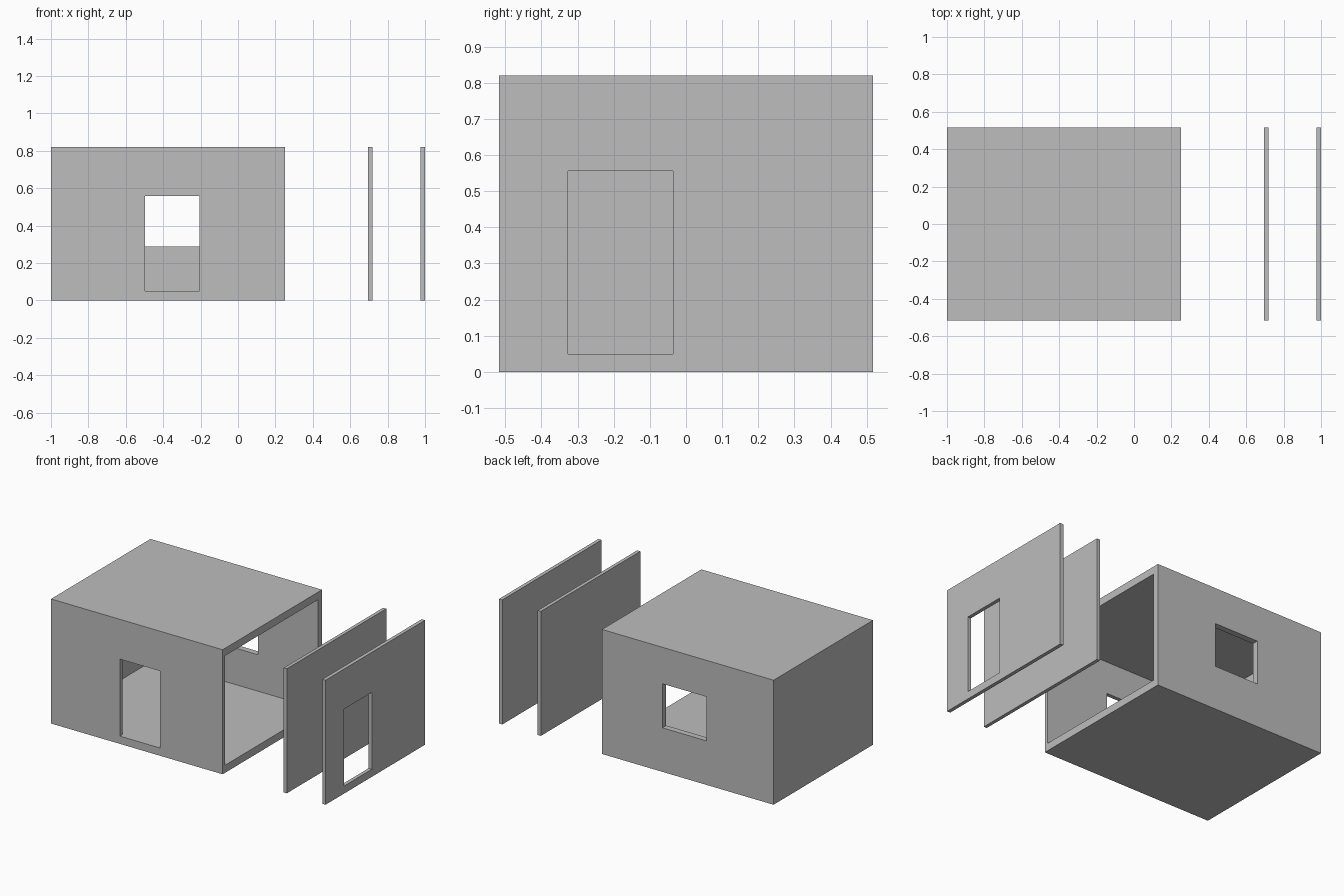
import bpy
import bmesh
from mathutils import Matrix, Vector

if "Cube" in bpy.data.objects:
    bpy.data.objects.remove(bpy.data.objects["Cube"], do_unlink=True)

# One plain grey for everything
grey = bpy.data.materials.new("light_grey")
grey.use_nodes = True
grey.diffuse_color = (0.51, 0.51, 0.51, 1)
grey.node_tree.nodes["Principled BSDF"].inputs["Base Color"].default_value = grey.diffuse_color


def box(name, low, high):
    """Axis-aligned box between two corners."""
    low, high = Vector(low), Vector(high)
    bm = bmesh.new()
    bmesh.ops.create_cube(
        bm, size=1,
        matrix=Matrix.Translation((low + high) / 2) @ Matrix.Diagonal((*(high - low), 1)))
    mesh = bpy.data.meshes.new(name)
    bm.to_mesh(mesh)
    bm.free()
    mesh.materials.append(grey)
    obj = bpy.data.objects.new(name, mesh)
    bpy.context.collection.objects.link(obj)
    return obj


def cut(obj, low, high):
    """Cut a box-shaped opening and discard the cutter."""
    cutter = box("cutter", low, high)
    cutter.hide_render = True
    mod = obj.modifiers.new("opening", 'BOOLEAN')
    mod.operation = 'DIFFERENCE'
    mod.solver = 'EXACT'
    mod.object = cutter
    bpy.context.view_layer.objects.active = obj
    bpy.ops.object.modifier_apply(modifier=mod.name)
    bpy.data.objects.remove(cutter, do_unlink=True)


DEPTH = 0.517    # half the depth
HEIGHT = 0.82
FLOOR = 0.05

# Room shell, open towards +x
room = box("room_shell", (-1, -DEPTH, 0), (0.25, DEPTH, HEIGHT))
cut(room, (-0.95, -DEPTH + 0.025, FLOOR), (0.4, DEPTH - 0.04, HEIGHT - 0.05))

# Doorway in the front wall, window in the back wall
cut(room, (-0.498, -0.6, FLOOR + 0.001), (-0.207, -0.4, 0.558))
cut(room, (-0.512, 0.4, 0.29), (-0.19, 0.6, 0.58))

# Detached wall panels
inner_panel = box("inner_panel", (0.695, -DEPTH, 0), (0.718, DEPTH, HEIGHT))
outer_panel = box("outer_panel", (0.976, -DEPTH, 0), (1, DEPTH, HEIGHT))
cut(outer_panel, (0.9, -0.327, FLOOR), (1.1, -0.036, 0.556))
